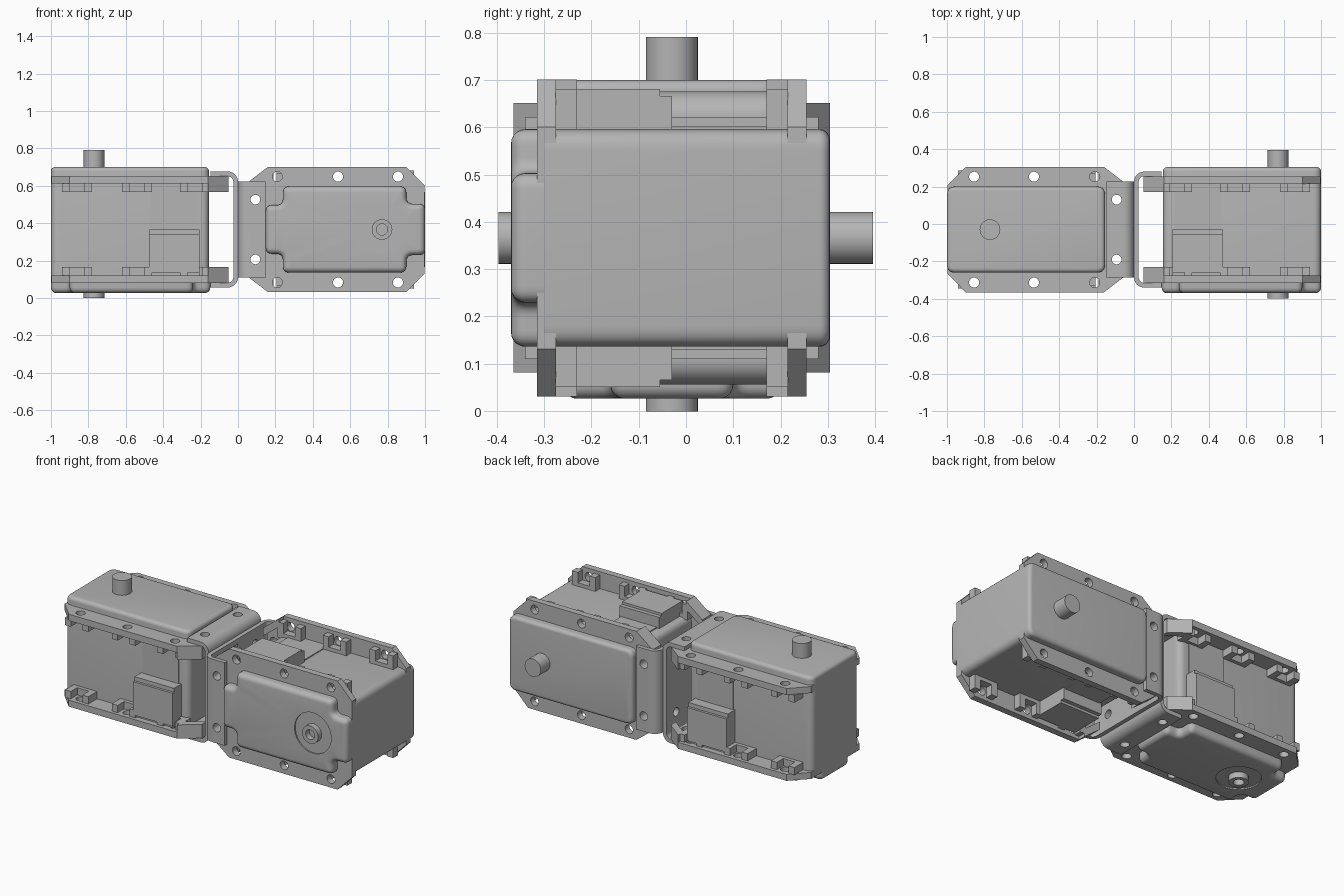
import bpy, bmesh, math
from mathutils import Matrix, Vector

if "Cube" in bpy.data.objects:
    bpy.data.objects.remove(bpy.data.objects["Cube"])

grey = bpy.data.materials.new("light_grey")
grey.use_nodes = True
colour = (0.46, 0.46, 0.46, 1)
grey.diffuse_color = colour
grey.node_tree.nodes["Principled BSDF"].inputs["Base Color"].default_value = colour

# Each unit is built with length along x, width along y and shaft axis along z
CENTRE = Vector((0, -0.03, 0.366))
PLACES = {
    "left": Matrix.Translation(CENTRE) @ Matrix.Rotation(-math.pi / 2, 4, "X"),
    "right": Matrix.Translation(CENTRE) @ Matrix.Rotation(math.pi, 4, "Z"),
}
SHAFT = 0.77


def circle(u, v, r, n=32):
    return [(u + r * math.cos(2 * math.pi * i / n), v + r * math.sin(2 * math.pi * i / n)) for i in range(n)]


def rounded(points, r, steps=6):
    """Round the corners of an outline."""
    out = []
    for i, p in enumerate(points):
        p = Vector(p)
        a = p + (Vector(points[i - 1]) - p).normalized() * r
        b = p + (Vector(points[(i + 1) % len(points)]) - p).normalized() * r
        for k in range(steps + 1):
            t = k / steps
            out.append(tuple(a * (1 - t) ** 2 + p * 2 * t * (1 - t) + b * t * t))
    return out


def mirrored(half):
    """Close an outline given its upper half."""
    return half + [(u, -v) for u, v in reversed(half)]


def prism(bm, outline, w0, w1, holes=(), bevel=0):
    """Extrude an outline with holes from w0 to w1, rounding the rim at w1."""
    part = bmesh.new()
    rim = []
    for k, loop in enumerate([outline, *holes]):
        vs = [part.verts.new((u, v, w0)) for u, v in loop]
        for i in range(len(vs)):
            part.edges.new((vs[i - 1], vs[i]))
    if holes:
        bmesh.ops.triangle_fill(part, use_beauty=True, edges=part.edges[:])
    else:
        part.faces.new(part.verts[:])
    moved = bmesh.ops.extrude_face_region(part, geom=part.faces[:], use_keep_orig=True)["geom"]
    for g in moved:
        if isinstance(g, bmesh.types.BMVert):
            g.co.z = w1
    bmesh.ops.recalc_face_normals(part, faces=part.faces[:])
    if bevel:
        ring = {(round(u, 4), round(v, 4)) for u, v in outline}
        on_rim = lambda x: abs(x.co.z - w1) < 1e-5 and (round(x.co.x, 4), round(x.co.y, 4)) in ring
        rim = [e for e in part.edges if all(on_rim(x) for x in e.verts)
               and abs(e.link_faces[0].normal.z - e.link_faces[1].normal.z) in (1,)
               or all(on_rim(x) for x in e.verts) and e.calc_face_angle(0) > 1]
        bmesh.ops.bevel(part, geom=rim, offset=bevel, segments=5, profile=0.5, affect="EDGES")
    add(bm, part)


def add(bm, part):
    mesh = bpy.data.meshes.new("temp")
    part.to_mesh(mesh)
    part.free()
    bm.from_mesh(mesh)
    bpy.data.meshes.remove(mesh)


def box(bm, u0, u1, v0, v1, w0, w1):
    prism(bm, [(u0, v0), (u1, v0), (u1, v1), (u0, v1)], w0, w1)


def place(name, bm):
    """Put one mesh in both units."""
    mesh = bpy.data.meshes.new(name)
    bm.to_mesh(mesh)
    bm.free()
    mesh.materials.append(grey)
    for side, matrix in PLACES.items():
        ob = bpy.data.objects.new(side + "_" + name, mesh)
        bpy.context.collection.objects.link(ob)
        ob.matrix_world = matrix
    bpy.ops.object.select_all(action="DESELECT")
    ob.select_set(True)
    bpy.context.view_layer.objects.active = ob
    bpy.ops.object.shade_smooth_by_angle(angle=math.radians(35))


# Case with rounded back cover
bm = bmesh.new()
prism(bm, rounded(mirrored([(0.155, 0.23), (1.0, 0.23)]), 0.045), -0.27, 0.334, bevel=0.022)
place("case", bm)

# Stepped front cover with a round recess
bm = bmesh.new()
half = [(0.148, 0.13), (0.24, 0.13), (0.24, 0.23), (0.9, 0.23), (0.9, 0.137), (1.0, 0.137)]
prism(bm, rounded(mirrored(half), 0.035), -0.26, -0.34, [circle(SHAFT, 0, 0.125, 40)], bevel=0.03)
prism(bm, circle(SHAFT, 0, 0.126, 40), -0.26, -0.332)
place("front_cover", bm)

# Shaft and hollow front boss
bm = bmesh.new()
prism(bm, circle(SHAFT, 0, 0.055), 0.3, 0.425)
place("shaft", bm)
bm = bmesh.new()
prism(bm, circle(SHAFT, 0, 0.055), -0.32, -0.367, [circle(SHAFT, 0, 0.03)])
place("front_boss", bm)

# Two mounting flanges with screw holes
outline = mirrored([(0.05, 0.25), (0.16, 0.335), (0.9, 0.335), (0.998, 0.235)])
holes = [circle(u, s * 0.283, 0.027, 20) for u in (0.21, 0.535, 0.855) for s in (1, -1)]
holes += [circle(0.093, s * 0.16, 0.026, 20) for s in (1, -1)]
bm = bmesh.new()
for s in (1, -1):
    prism(bm, outline, s * 0.245, s * 0.285, holes)
place("flanges", bm)

# Nut pockets and corner ears inside the flanges
bm = bmesh.new()
for w in (1, -1):
    for v in (1, -1):
        span = (w * 0.2, w * 0.246)
        for u in (0.23, 0.54, 0.86):
            box(bm, u - 0.08, u + 0.08, v * 0.22, v * 0.252, *span)
            for side in (-0.06, 0.06):
                box(bm, u + side - 0.02, u + side + 0.02, v * 0.22, v * 0.315, *span)
        ear = [(0.05, 0.25), (0.16, 0.335), (0.16, 0.285), (0.05, 0.2)]
        prism(bm, [(u, v * y) for u, y in ear], *span)
place("nut_pockets", bm)

# Cable sockets with a thin panel beside each
bm = bmesh.new()
for v in (1, -1):
    box(bm, 0.205, 0.475, v * 0.22, v * 0.3, -0.246, 0)
    box(bm, 0.205, 0.475, v * 0.29, v * 0.315, -0.23, -0.025)
    box(bm, 0.22, 0.465, v * 0.22, v * 0.236, 0, 0.246)
place("cable_sockets", bm)

# Bent bracket with screw holes
bm = bmesh.new()
bend = [(0.055 - 0.055 * math.sin(a), 0.255 + 0.055 * math.cos(a)) for a in [k * math.pi / 16 for k in range(9)]]
inner = [(0.055 - 0.03 * math.sin(a), 0.255 + 0.03 * math.cos(a)) for a in [k * math.pi / 16 for k in range(9)]]
outer = mirrored([(0.147, 0.31)] + bend)
inside = mirrored([(0.147, 0.285)] + inner)
prism(bm, outer + inside[::-1], -0.256, 0.256)
bm.transform(Matrix.Rotation(math.pi / 2, 4, "X"))
place("bracket", bm)

cut = bmesh.new()
for v in (0.16, -0.16):
    prism(cut, circle(0.093, v, 0.026, 20), -0.5, 0.5)
    for w in (0.16, -0.16):
        part = bmesh.new()
        turn = Matrix.Translation((0, v, w)) @ Matrix.Rotation(math.pi / 2, 4, "Y")
        bmesh.ops.create_cone(part, cap_ends=True, segments=20, radius1=0.026, radius2=0.026, depth=0.1, matrix=turn)
        add(cut, part)
mesh = bpy.data.meshes.new("bracket_hole_cutter")
cut.to_mesh(mesh)
cut.free()
for side, matrix in PLACES.items():
    cutter = bpy.data.objects.new(side + "_bracket_hole_cutter", mesh)
    bpy.context.collection.objects.link(cutter)
    cutter.matrix_world = matrix
    cutter.hide_render = True
    cutter.hide_viewport = True
    drill = bpy.data.objects[side + "_bracket"].modifiers.new("screw_holes", "BOOLEAN")
    drill.object = cutter
    drill.solver = "EXACT"
